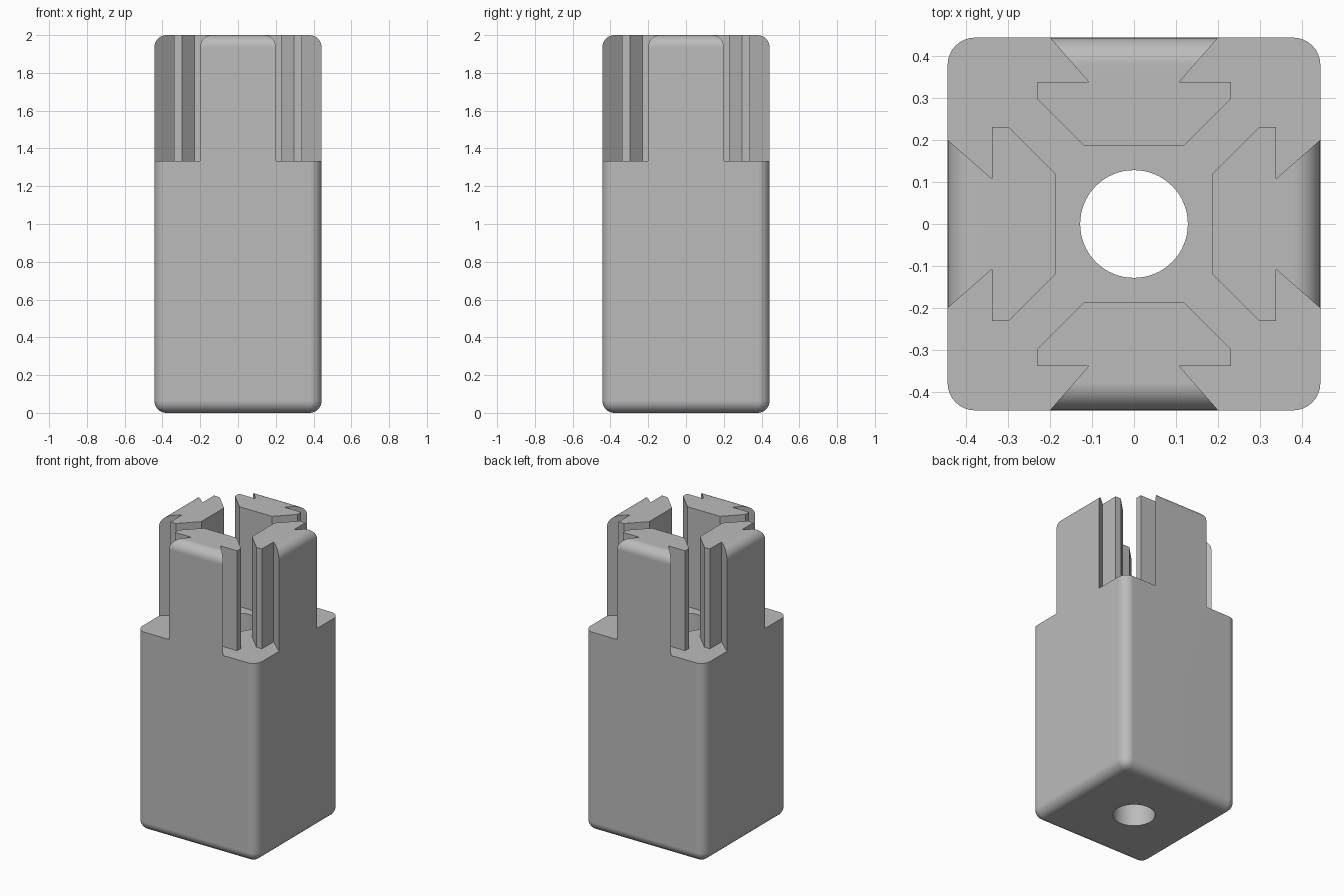
import bpy, bmesh, math
from mathutils import Matrix, Vector

HALF, HEIGHT, SHOULDER = 0.443, 2.0, 1.333
ROUND, BORE = 0.065, 0.128

if "Cube" in bpy.data.objects:
    bpy.data.objects.remove(bpy.data.objects["Cube"], do_unlink=True)

grey = bpy.data.materials.new("plain grey")
grey.use_nodes = True
colour = (0.5, 0.5, 0.5, 1)
grey.diffuse_color = colour
grey.node_tree.nodes["Principled BSDF"].inputs["Base Color"].default_value = colour


def add_object(name, bm):
    bmesh.ops.recalc_face_normals(bm, faces=bm.faces)
    mesh = bpy.data.meshes.new(name)
    bm.to_mesh(mesh)
    bm.free()
    mesh.materials.append(grey)
    obj = bpy.data.objects.new(name, mesh)
    bpy.context.collection.objects.link(obj)
    return obj


def add_box(bm, half, z0, z1):
    matrix = Matrix.Translation((0, 0, (z0 + z1) / 2)) @ Matrix.Diagonal((2 * half, 2 * half, z1 - z0, 1))
    bmesh.ops.create_cube(bm, size=1, matrix=matrix)


def add_prism(bm, outline, z0, z1, turn):
    spin = Matrix.Rotation(turn, 3, "Z")
    face = bm.faces.new([bm.verts.new(spin @ Vector((x, y, z0))) for x, y in outline])
    top = bmesh.ops.extrude_face_region(bm, geom=[face])["geom"]
    bmesh.ops.translate(bm, vec=(0, 0, z1 - z0), verts=[v for v in top if isinstance(v, bmesh.types.BMVert)])


def combine(target, tool, operation):
    mod = target.modifiers.new(operation.lower(), "BOOLEAN")
    mod.operation, mod.object, mod.solver = operation, tool, "EXACT"
    mod.use_self = True
    bpy.context.view_layer.objects.active = target
    bpy.ops.object.modifier_apply(modifier=mod.name)
    bpy.data.objects.remove(tool, do_unlink=True)


# Rounded block
bm = bmesh.new()
add_box(bm, HALF, 0, HEIGHT)
bmesh.ops.bevel(bm, geom=bm.edges[:], offset=ROUND, segments=8, profile=0.5, affect="EDGES")
body = add_object("slotted_post", bm)

# Kept volume: the lower block and four dovetail prongs
bm = bmesh.new()
add_box(bm, 0.6, -0.2, SHOULDER)
kept = add_object("kept_volume", bm)
side = [(0.25, -0.5), (0.108, -0.338), (0.23, -0.338), (0.23, -0.297), (0.12, -0.187)]
outline = side + [(-x, y) for x, y in reversed(side)]
bm = bmesh.new()
for i in range(4):
    add_prism(bm, outline, 1.0, 2.2, i * math.pi / 2)
combine(kept, add_object("prong_tool", bm), "UNION")
combine(body, kept, "INTERSECT")

# Central bore
bm = bmesh.new()
bmesh.ops.create_cone(bm, cap_ends=True, segments=64, radius1=BORE, radius2=BORE, depth=3,
                      matrix=Matrix.Translation((0, 0, 1)))
combine(body, add_object("bore_tool", bm), "DIFFERENCE")

# Smooth rounded edges, flat faces
for obj in bpy.context.selected_objects:
    obj.select_set(False)
body.select_set(True)
bpy.context.view_layer.objects.active = body
bpy.ops.object.shade_smooth_by_angle(angle=math.radians(30))
weighted = body.modifiers.new("flat_faces", "WEIGHTED_NORMAL")
weighted.keep_sharp = True
